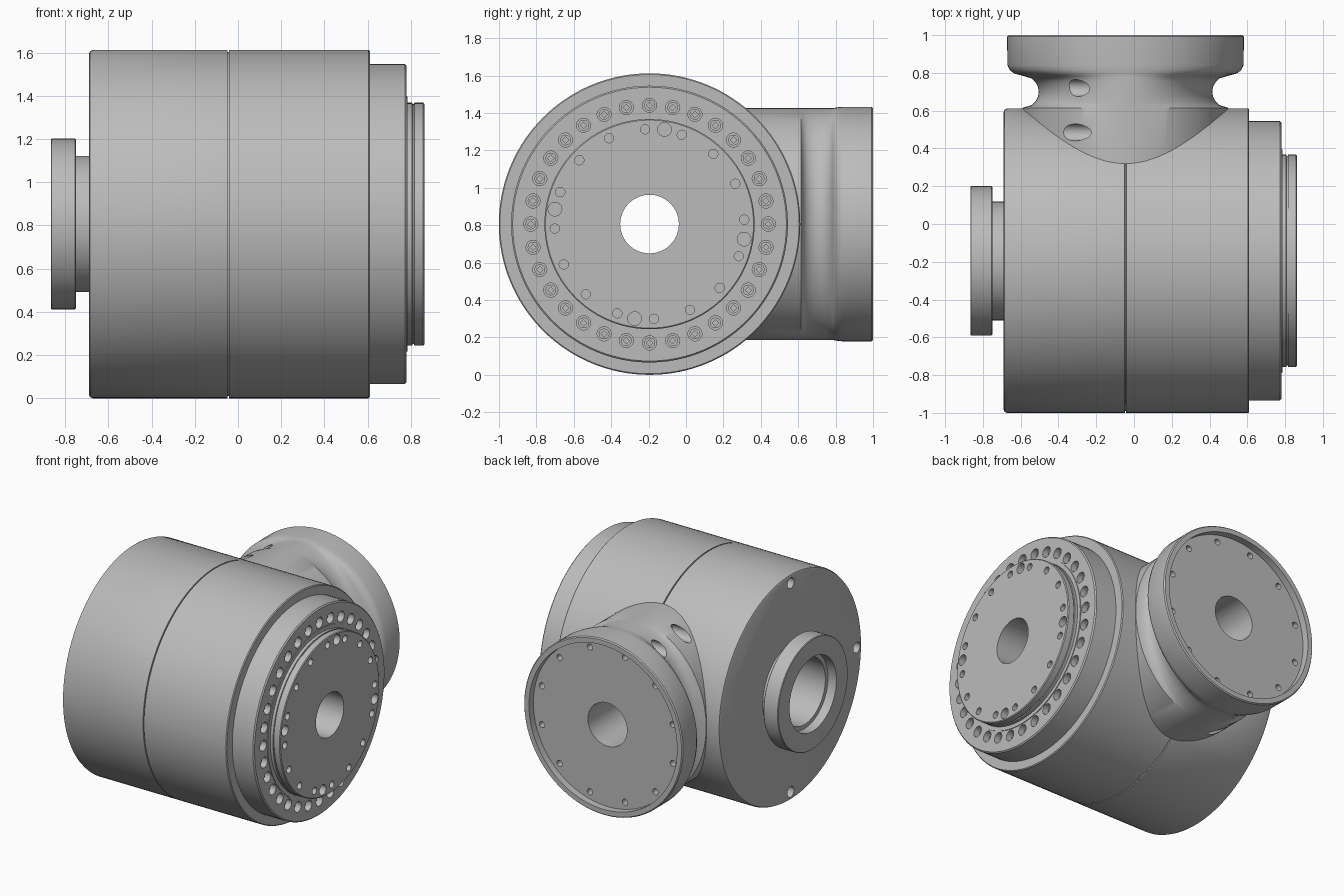
import bpy, bmesh
from math import cos, sin, pi, radians, sqrt

if "Cube" in bpy.data.objects:
    bpy.data.objects.remove(bpy.data.objects["Cube"])

CX, CY, CZ = -0.045, -0.195, 0.806   # branch axis x, main axis y, shared height


def material(name, value):
    mat = bpy.data.materials.new(name)
    mat.use_nodes = True
    color = (value, value, value, 1)
    mat.diffuse_color = color
    mat.node_tree.nodes["Principled BSDF"].inputs["Base Color"].default_value = color
    return mat


METAL = material("grey metal", 0.5)


def add_rings(bm, rings, axis, u, v, n):
    """Loft elliptical rings (position, half width, half height) into a capped solid."""
    loops = []
    for t, a, b in rings:
        loop = []
        for i in range(n):
            p, q = u + a * cos(2 * pi * i / n), v + b * sin(2 * pi * i / n)
            loop.append(bm.verts.new((t, p, q) if axis == "x" else (p, t, q)))
        loops.append(loop)
    for lo, hi in zip(loops, loops[1:]):
        for i in range(n):
            j = (i + 1) % n
            bm.faces.new((lo[i], lo[j], hi[j], hi[i]))
    bm.faces.new(loops[0])
    bm.faces.new(loops[-1])


def finish(name, bm):
    bmesh.ops.recalc_face_normals(bm, faces=bm.faces)
    mesh = bpy.data.meshes.new(name)
    bm.to_mesh(mesh)
    bm.free()
    obj = bpy.data.objects.new(name, mesh)
    obj.data.materials.append(METAL)
    bpy.context.collection.objects.link(obj)
    return obj


def lathe(name, profile, axis="x", n=96):
    bm = bmesh.new()
    u = CY if axis == "x" else CX
    add_rings(bm, [(p[0], p[1], p[-1]) for p in profile], axis, u, CZ, n)
    return finish(name, bm)


def pins(name, spots, start, end, axis, radius, n=12):
    """Many small cylinders parallel to an axis."""
    bm = bmesh.new()
    for u, v in spots:
        add_rings(bm, [(start, radius, radius), (end, radius, radius)], axis, u, v, n)
    return finish(name, bm)


def circle(u, radius, count, offset=0.0):
    angles = [radians(offset) + 2 * pi * i / count for i in range(count)]
    return [(u + radius * cos(a), CZ + radius * sin(a)) for a in angles]


def boolean(obj, other, operation="DIFFERENCE", keep=False):
    mod = obj.modifiers.new(operation, "BOOLEAN")
    mod.operation, mod.solver, mod.object = operation, "EXACT", other
    bpy.context.view_layer.objects.active = obj
    bpy.ops.object.modifier_apply(modifier=mod.name)
    if not keep:
        bpy.data.objects.remove(other)


# Main drum with chamfered ends and a fine seam
R = 0.806
housing = lathe("housing", [
    (-0.69, R - 0.018), (-0.685, R - 0.006), (-0.672, R), (CX - 0.004, R), (CX - 0.003, R - 0.01),
    (CX + 0.003, R - 0.01), (CX + 0.004, R), (0.604, R), (0.61, R - 0.006)], n=128)

# Side branch: waisted at the sides, straight above and below
waist = []
for i in range(13):
    y = 0.615 + 0.17 * i / 12
    waist.append((y, 0.545 - sqrt(max(0, 0.085 ** 2 - (y - 0.7) ** 2)), 0.62))
branch = lathe("branch", [(0.1, 0.545, 0.62)] + waist + [
    (0.797, 0.59, 0.622), (0.815, 0.613, 0.625), (0.84, 0.625, 0.627),
    (0.992, 0.627), (1.0, 0.62)], "y", 128)
boolean(housing, branch, "UNION")

# Branch end: recessed face, bore and screw holes
boolean(housing, lathe("recess_cutter", [(0.95, 0.585), (1.1, 0.585)], "y"))
boolean(housing, lathe("branch_bore_cutter", [(-0.18, 0.155), (1.1, 0.155)], "y", 32))
boolean(housing, pins("branch_hole_cutter", circle(CX, 0.535, 12, 15), 0.9, 1.1, "y", 0.022))

# Sideways access holes in the branch shoulder, above and below
for y, rise in ((0.72, 0.52), (0.485, 0.54)):
    spots = [(y, CZ + rise), (y, CZ - rise)]
    boolean(housing, pins("access_cutter", spots, -0.6, -0.2, "x", 0.045, 20))

# Three holes near the rim of the rear face
boolean(housing, pins("rear_hole_cutter", circle(CY, 0.745, 4, 90)[:3],
                      -0.8, -0.62, "x", 0.038, 16))

# Stepped front ring with a ring of bolts
front_ring = lathe("front_ring", [(0.58, 0.74), (0.772, 0.74), (0.78, 0.732)])
boolean(front_ring, pins("bolt_hole_cutter", circle(CY, 0.635, 32), 0.72, 0.9, "x", 0.038, 14))
bolts = pins("bolts", circle(CY, 0.635, 32), 0.71, 0.742, "x", 0.029)
boolean(bolts, pins("socket_cutter", circle(CY, 0.635, 32), 0.73, 0.8, "x", 0.017, 4))

# Output disc with a shallow edge groove and screw and dowel holes
output_disc = lathe("output_disc", [
    (0.76, 0.59), (0.785, 0.59), (0.785, 0.562), (0.806, 0.562), (0.808, 0.555), (0.814, 0.555),
    (0.816, 0.562), (0.857, 0.562), (0.862, 0.556)])
boolean(output_disc, pins("screw_cutter", circle(CY, 0.507, 16, 2.7), 0.81, 0.9, "x", 0.025))
boolean(output_disc, pins("dowel_cutter", circle(CY, 0.512, 4, -9), 0.8, 0.9, "x", 0.037, 14))

# Rear hub: narrow neck and wider flange
rear_hub = lathe("rear_hub", [(-0.67, 0.315), (-0.75, 0.315), (-0.75, 0.39),
                              (-0.755, 0.395), (-0.862, 0.395), (-0.866, 0.391)], n=72)

# Through bore, widening toward the rear
bore = lathe("bore_cutter", [(-1.0, 0.265), (-0.8, 0.265), (-0.8, 0.235), (-0.4, 0.235),
                             (-0.4, 0.157), (1.0, 0.157)], n=32)
for part in (housing, front_ring, output_disc, rear_hub):
    boolean(part, bore, keep=True)
bpy.data.objects.remove(bore)

# Smooth curved walls, crisp edges
bpy.ops.object.select_all(action="DESELECT")
for part in (housing, front_ring, output_disc, rear_hub, bolts):
    part.select_set(True)
bpy.context.view_layer.objects.active = housing
bpy.ops.object.shade_smooth_by_angle(angle=radians(32))
